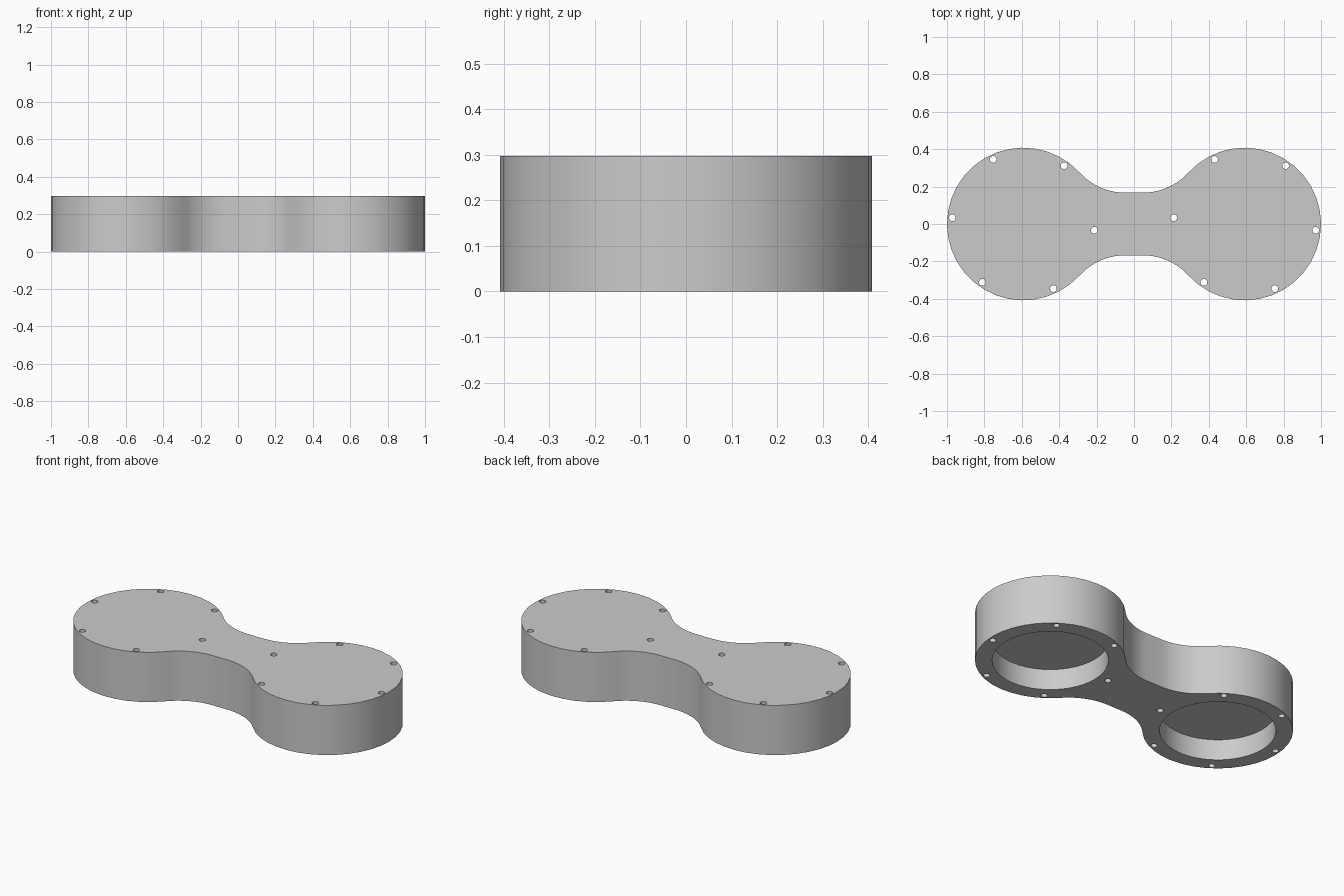
import bpy
import bmesh
from math import sin, cos, pi, radians, atan2, hypot

HEIGHT = 0.297
LOBE_X, LOBE_R = 0.592, 0.408      # round end centre and radius
NECK_X, NECK_Y = 0.05, 0.168       # straight part of the waist
POCKET_R, POCKET_DEPTH = 0.315, 0.125
HOLE_R, HOLE_RING = 0.018, 0.381

cube = bpy.data.objects.get("Cube")
if cube:
    bpy.data.objects.remove(cube, do_unlink=True)

grey = bpy.data.materials.new("plain grey")
grey.use_nodes = True
grey.diffuse_color = (0.6, 0.6, 0.6, 1)
grey.node_tree.nodes["Principled BSDF"].inputs["Base Color"].default_value = (0.6, 0.6, 0.6, 1)


def arc(cx, cy, r, start, end, steps):
    angles = [start + (end - start) * i / steps for i in range(steps + 1)]
    return [(cx + r * cos(a), cy + r * sin(a)) for a in angles]


def prism(name, outlines, z0, z1):
    """Extrude closed outlines from z0 up to z1."""
    bm = bmesh.new()
    for outline in outlines:
        face = bm.faces.new([bm.verts.new((x, y, z0)) for x, y in outline])
        top = bmesh.ops.extrude_face_region(bm, geom=[face])["geom"]
        verts = [v for v in top if isinstance(v, bmesh.types.BMVert)]
        bmesh.ops.translate(bm, verts=verts, vec=(0, 0, z1 - z0))
    bmesh.ops.recalc_face_normals(bm, faces=bm.faces)
    mesh = bpy.data.meshes.new(name)
    bm.to_mesh(mesh)
    bm.free()
    mesh.materials.append(grey)
    obj = bpy.data.objects.new(name, mesh)
    bpy.context.collection.objects.link(obj)
    return obj


def circle(x, y, r, n):
    return arc(x, y, r, 0, 2 * pi, n)[:-1]


# Quarter outline: waist fillet tangent to the neck and to the round end
dx = LOBE_X - NECK_X
fillet = (dx**2 + NECK_Y**2 - LOBE_R**2) / (2 * (LOBE_R - NECK_Y))
fy = NECK_Y + fillet
tangent = atan2(fy, -dx)
quarter = arc(NECK_X, fy, fillet, -pi / 2, tangent - pi, 10)
quarter += arc(LOBE_X, 0, LOBE_R, tangent, 0, 14)[1:]

# Mirror the quarter into the full dumbbell outline
half = quarter + [(x, -y) for x, y in quarter[-2::-1]]
body = prism("body", [half + [(-x, y) for x, y in half[::-1]]], 0, HEIGHT)

# Round pockets open underneath, and six screw holes around each end
ends = (-LOBE_X, LOBE_X)
pockets = prism("pocket_cutter", [circle(x, 0, POCKET_R, 48) for x in ends],
                -0.1, POCKET_DEPTH)
holes = []
for x in ends:
    for k in range(6):
        a = radians(60 * k - 5)
        holes.append(circle(x + HOLE_RING * cos(a), HOLE_RING * sin(a), HOLE_R, 20))
screw_holes = prism("screw_hole_cutter", holes, -0.1, HEIGHT + 0.1)

bpy.ops.object.select_all(action="DESELECT")
bpy.context.view_layer.objects.active = body
body.select_set(True)
for cutter in (pockets, screw_holes):
    cutter.hide_render = True
    mod = body.modifiers.new(cutter.name, "BOOLEAN")
    mod.operation = "DIFFERENCE"
    mod.solver = "EXACT"
    mod.object = cutter
    bpy.ops.object.modifier_apply(modifier=mod.name)
    bpy.data.objects.remove(cutter, do_unlink=True)

bpy.ops.object.shade_smooth_by_angle(angle=radians(35))
